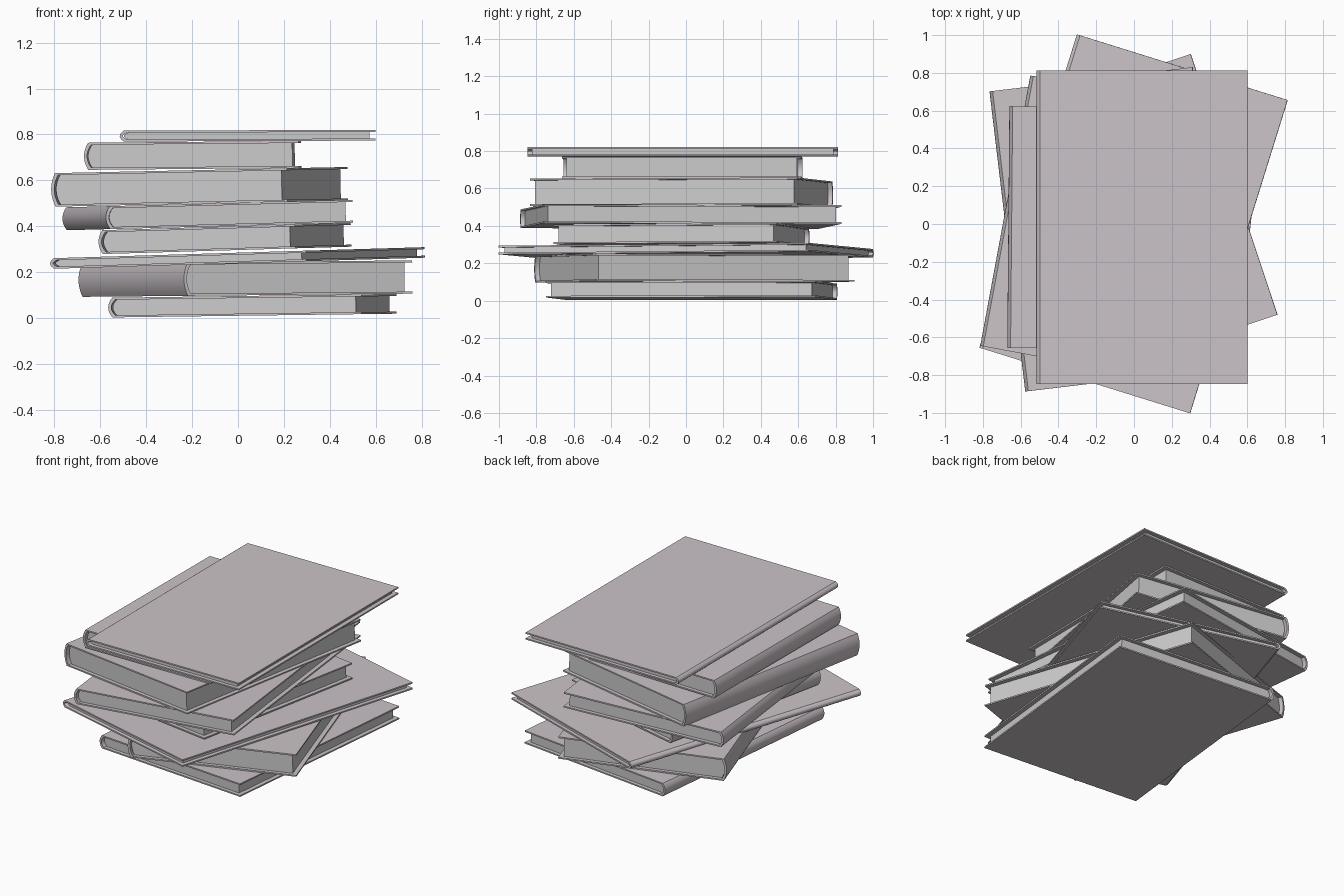
import bpy, bmesh, math
from mathutils import Matrix

if "Cube" in bpy.data.objects:
    bpy.data.objects.remove(bpy.data.objects["Cube"])

cover_mat = bpy.data.materials.new("cover_cloth")
cover_mat.diffuse_color = (0.60, 0.55, 0.58, 1)
cover_mat.use_nodes = True
cover_mat.node_tree.nodes["Principled BSDF"].inputs["Base Color"].default_value = cover_mat.diffuse_color

BOARD = 0.009   # cover thickness
BULGE = 0.018   # how far the spine bows outward
INSET = 0.028   # page block setback from the cover edges
STEPS = 10


def spine_arc(x, h):
    """Bowed spine curve in x/z, from bottom to top."""
    pts = []
    for i in range(STEPS + 1):
        t = -1 + 2 * i / STEPS
        pts.append((x - BULGE * (1 - t * t), t * h))
    return pts


def extrude_profile(name, profile, length, matrix, mat=None):
    """Extrude an x/z outline along y, centred on the origin."""
    bm = bmesh.new()
    face = bm.faces.new([bm.verts.new((x, -length / 2, z)) for x, z in profile])
    out = bmesh.ops.extrude_face_region(bm, geom=[face])
    moved = [g for g in out["geom"] if isinstance(g, bmesh.types.BMVert)]
    bmesh.ops.translate(bm, verts=moved, vec=(0, length, 0))
    bmesh.ops.recalc_face_normals(bm, faces=bm.faces)
    mesh = bpy.data.meshes.new(name)
    bm.to_mesh(mesh)
    bm.free()
    ob = bpy.data.objects.new(name, mesh)
    bpy.context.collection.objects.link(ob)
    ob.matrix_world = matrix
    if mat:
        mesh.materials.append(mat)
    bpy.ops.object.select_all(action='DESELECT')
    ob.select_set(True)
    bpy.context.view_layer.objects.active = ob
    bpy.ops.object.shade_smooth_by_angle(angle=math.radians(30))
    return ob


def book(index, centre, width, length, thick, turn, tilt):
    m = (Matrix.Translation(centre)
         @ Matrix.Rotation(math.radians(-tilt), 4, 'Y')
         @ Matrix.Rotation(math.radians(turn), 4, 'Z'))
    h, right = thick / 2, width / 2
    left = -width / 2 + BULGE * 0.7
    # hard cover: two boards joined by a bowed spine, one C-shaped outline
    outer = [(right, -h)] + spine_arc(left, h) + [(right, h)]
    inner = ([(right, -h + BOARD)] + spine_arc(left + BOARD * 1.5, h - BOARD)
             + [(right, h - BOARD)])
    extrude_profile(f"cover_{index}", outer + inner[::-1], length, m, cover_mat)
    # page block, rounded at the back to sit in the spine
    p = h - BOARD
    pages = ([(right - INSET, -p)] + spine_arc(left + BOARD * 1.5 + 0.004, p)
             + [(right - INSET, p)])
    extrude_profile(f"pages_{index}", pages, length - 1.7 * INSET, m)


# centre, width, length, thickness, turn about z, slope along x (bottom to top)
stack = [
    ((0.065, 0.030, 0.054), 1.105, 1.450, 0.086, -6.0, 0.75),
    ((0.035, 0.045, 0.172), 1.044, 1.455, 0.145, 18.4, 0.55),
    ((0.000, 0.000, 0.262), 1.164, 1.737, 0.046, -17.3, 1.7),
    ((-0.055, -0.025, 0.347), 0.870, 1.220, 0.104, -11.5, 1.7),
    ((-0.130, -0.028, 0.449), 1.078, 1.600, 0.100, 6.8, 1.5),
    ((-0.165, -0.025, 0.572), 1.040, 1.455, 0.146, -10.5, 1.2),
    ((-0.195, -0.020, 0.709), 0.930, 1.280, 0.118, -0.5, 0.5),
    ((0.045, -0.018, 0.795), 1.110, 1.660, 0.047, 0.0, 0.2),
]
for i, spec in enumerate(stack, 1):
    book(i, *spec)
